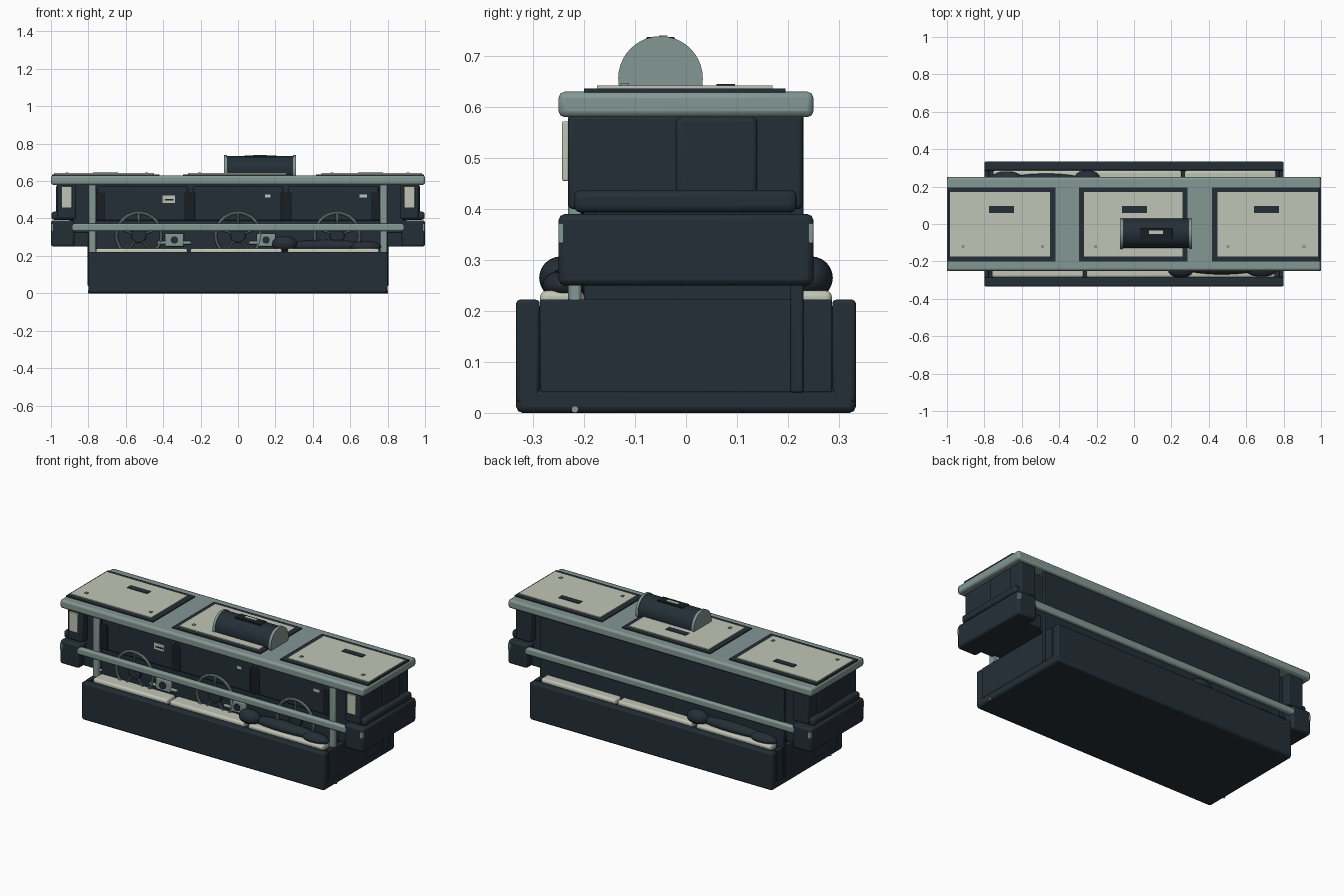
import bpy, math
from mathutils import Vector

if "Cube" in bpy.data.objects:
    bpy.data.objects.remove(bpy.data.objects["Cube"])


def material(name, rgb):
    m = bpy.data.materials.new(name)
    m.use_nodes = True
    col = (*rgb, 1)
    m.diffuse_color = col
    m.node_tree.nodes["Principled BSDF"].inputs["Base Color"].default_value = col
    return m


NAVY = material("dark navy", (0.018, 0.028, 0.038))
BLACK = material("near black", (0.009, 0.013, 0.018))
TEAL = material("grey teal", (0.23, 0.31, 0.295))
CREAM = material("warm off white", (0.53, 0.56, 0.47))


def finish(name, mat, bevel=0, segments=2):
    ob = bpy.context.object
    ob.name = name
    ob.data.materials.append(mat)
    if bevel:
        mod = ob.modifiers.new("Bevel", "BEVEL")
        mod.width, mod.segments = bevel, segments
    bpy.ops.object.shade_smooth_by_angle(angle=math.radians(35))
    return ob


def box(name, mat, x, y, z, bevel=0, segments=2):
    """Box from the low and high limits on each axis."""
    lo, hi = (Vector(p) for p in zip(x, y, z))
    bpy.ops.mesh.primitive_cube_add(size=1, location=(lo + hi) / 2)
    ob = bpy.context.object
    for v in ob.data.vertices:
        v.co = Vector(a * b for a, b in zip(v.co, hi - lo))
    return finish(name, mat, bevel, segments)


def sided(s, a, b):
    """Limits mirrored to the side s."""
    return tuple(sorted((s * a, s * b)))


def rod(name, mat, start, end, radius, sides=24, bevel=0):
    a, b = Vector(start), Vector(end)
    bpy.ops.mesh.primitive_cylinder_add(vertices=sides, radius=radius, depth=(b - a).length,
                                        location=(a + b) / 2,
                                        rotation=(b - a).to_track_quat("Z", "Y").to_euler())
    return finish(name, mat, bevel)


def blob(name, mat, centre, radii):
    bpy.ops.mesh.primitive_uv_sphere_add(segments=20, ring_count=12, location=centre)
    for v in bpy.context.object.data.vertices:
        v.co = Vector(a * b for a, b in zip(v.co, radii))
    return finish(name, mat)


# Base tub
box("base_floor", NAVY, (-0.8, 0.8), (-0.333, 0.333), (0, 0.05), 0.012)
box("base_core", NAVY, (-0.797, 0.797), (-0.287, 0.287), (0.02, 0.21))
for s, side in ((-1, "front"), (1, "back")):
    box(f"{side}_base_wall", NAVY, (-0.8, 0.8), sided(s, 0.287, 0.333), (0.02, 0.222), 0.007)
for s, side in ((-1, "right"), (1, "left")):
    box(f"{side}_base_end", NAVY, sided(s, 0.775, 0.8), (-0.286, 0.286), (0.04, 0.222), 0.003)

# Main body and back wall
box("main_body", NAVY, (-0.76, 0.76), (-0.2, 0.21), (0.2, 0.585))
box("back_wall", NAVY, (-0.805, 0.805), (0.205, 0.23), (0.04, 0.585), 0.004)

# Front wall panels, seams and labels
for x in (-0.51, 0, 0.51):
    box("front_panel", NAVY, (x - 0.24, x + 0.24), (-0.212, -0.195), (0.39, 0.57), 0.006)
for x in (-0.26, 0.26, 0.74, -0.74):
    box("front_seam", BLACK, (x - 0.03, x + 0.03), (-0.216, -0.2), (0.39, 0.54), 0.004)
for x, z, w, h in ((-0.37, 0.503, 0.033, 0.019), (0.16, 0.521, 0.015, 0.008), (0.67, 0.521, 0.02, 0.008)):
    box("front_label", CREAM, (x - w, x + w), (-0.216, -0.21), (z - h, z + h))
box("label_mark", BLACK, (-0.39, -0.345), (-0.218, -0.214), (0.496, 0.504))

# Handwheels with hub and spokes
for x in (-0.53, 0, 0.53):
    bpy.ops.mesh.primitive_torus_add(major_segments=36, minor_segments=8, major_radius=0.12,
                                     minor_radius=0.008, location=(x, -0.216, 0.31),
                                     rotation=(math.pi / 2, 0, 0))
    finish("wheel_rim", TEAL)
    rod("wheel_hub", NAVY, (x, -0.2, 0.31), (x, -0.222, 0.31), 0.04, 20, 0.004)
    for k in range(5):
        a = math.pi / 2 + k * math.tau / 5
        dx, dz = math.cos(a), math.sin(a)
        rod("wheel_spoke", TEAL, (x + 0.035 * dx, -0.216, 0.31 + 0.035 * dz),
            (x + 0.12 * dx, -0.216, 0.31 + 0.12 * dz), 0.005, 8)

# Valve fittings between the wheels
for x in (-0.34, 0.15):
    box("fitting_block", TEAL, (x - 0.05, x + 0.05), (-0.222, -0.195), (0.25, 0.32), 0.006)
    rod("fitting_pipe", TEAL, (x - 0.09, -0.212, 0.27), (x + 0.09, -0.212, 0.27), 0.01, 12)
    rod("fitting_cap", NAVY, (x, -0.2, 0.285), (x, -0.23, 0.285), 0.02, 16)

# Cushions and soft bundles, turned half round for the back
for s, side in ((1, "front"), (-1, "back")):
    for x in (-0.515, -0.01, 0.51):
        box(f"{side}_cushion", CREAM, sided(s, x - 0.245, x + 0.245), sided(s, -0.286, -0.2),
            (0.2, 0.24), 0.012, 3)
    blob(f"{side}_bundle_head", NAVY, (s * 0.25, -s * 0.245, 0.265), (0.068, 0.043, 0.042))
    blob(f"{side}_bundle_middle", NAVY, (s * 0.47, -s * 0.228, 0.255), (0.22, 0.042, 0.032))
    blob(f"{side}_bundle_end", NAVY, (s * 0.68, -s * 0.24, 0.25), (0.085, 0.042, 0.03))

# Rails and front posts
for s, side in ((-1, "front"), (1, "back")):
    box(f"{side}_rail", TEAL, (-0.915, 0.915), sided(s, 0.218, 0.249), (0.332, 0.374), 0.01, 3)
for s, side in ((-1, "right"), (1, "left")):
    box(f"{side}_post", TEAL, sided(s, 0.76, 0.798), (-0.231, -0.205), (0.21, 0.585), 0.006)
    rod(f"{side}_foot", TEAL, (s * 0.77, -0.218, 0.007), (s * 0.803, -0.218, 0.007), 0.007, 10)

# End assemblies
for s, side in ((-1, "right"), (1, "left")):
    box(f"{side}_neck", NAVY, sided(s, 0.74, 0.9), (-0.18, 0.18), (0.25, 0.585))
    box(f"{side}_upper_block", NAVY, sided(s, 0.865, 0.965), (-0.231, 0.229), (0.4, 0.585), 0.008)
    box(f"{side}_raised_pad", NAVY, sided(s, 0.95, 0.972), (-0.02, 0.14), (0.41, 0.58), 0.01, 3)
    box(f"{side}_light_panel", CREAM, sided(s, 0.888, 0.945), (-0.243, -0.23), (0.455, 0.572), 0.003)
    box(f"{side}_bolster", NAVY, sided(s, 0.87, 0.998), (-0.22, 0.218), (0.393, 0.437), 0.014, 3)
    box(f"{side}_end_box", NAVY, sided(s, 0.875, 1), (-0.25, 0.25), (0.25, 0.39), 0.012)
    box(f"{side}_inner_bracket", NAVY, sided(s, 0.8, 0.88), (-0.2, 0.2), (0.25, 0.325), 0.006)
    for t in (-1, 1):
        box(f"{side}_rail_cap", TEAL, sided(s, 0.975, 0.999), sided(t, 0.238, 0.25),
            (0.332, 0.372), 0.003)

# Table top
box("table_top", TEAL, (-1, 1), (-0.25, 0.25), (0.58, 0.63), 0.012, 2)

# Top hatches with slot and studs
for outer, inner, slot, studs in (((-0.995, -0.42), (-0.985, -0.45), -0.708, (-0.914, -0.49)),
                                  ((-0.295, 0.287), (-0.268, 0.26), 0.002, (-0.205,)),
                                  ((0.417, 0.995), (0.447, 0.985), 0.708, (0.503, 0.91))):
    box("hatch_frame", NAVY, outer, (-0.2, 0.195), (0.628, 0.636))
    box("hatch_panel", CREAM, inner, (-0.175, 0.17), (0.634, 0.642))
    box("hatch_slot", NAVY, (slot - 0.067, slot + 0.067), (0.06, 0.096), (0.64, 0.645))
    for x in studs:
        box("hatch_stud", TEAL, (x - 0.008, x + 0.008), (-0.128, -0.112), (0.64, 0.646))

# Drum lying on the middle hatch
rod("drum_body", NAVY, (-0.065, -0.05, 0.656), (0.3, -0.05, 0.656), 0.079, 40)
for a, b in ((-0.075, -0.06), (0.295, 0.31)):
    rod("drum_cap", TEAL, (a, -0.05, 0.656), (b, -0.05, 0.656), 0.083, 40)
box("drum_plate", BLACK, (0.035, 0.205), (-0.078, -0.022), (0.725, 0.737), 0.002)
box("drum_label", CREAM, (0.08, 0.155), (-0.053, -0.036), (0.735, 0.74))
